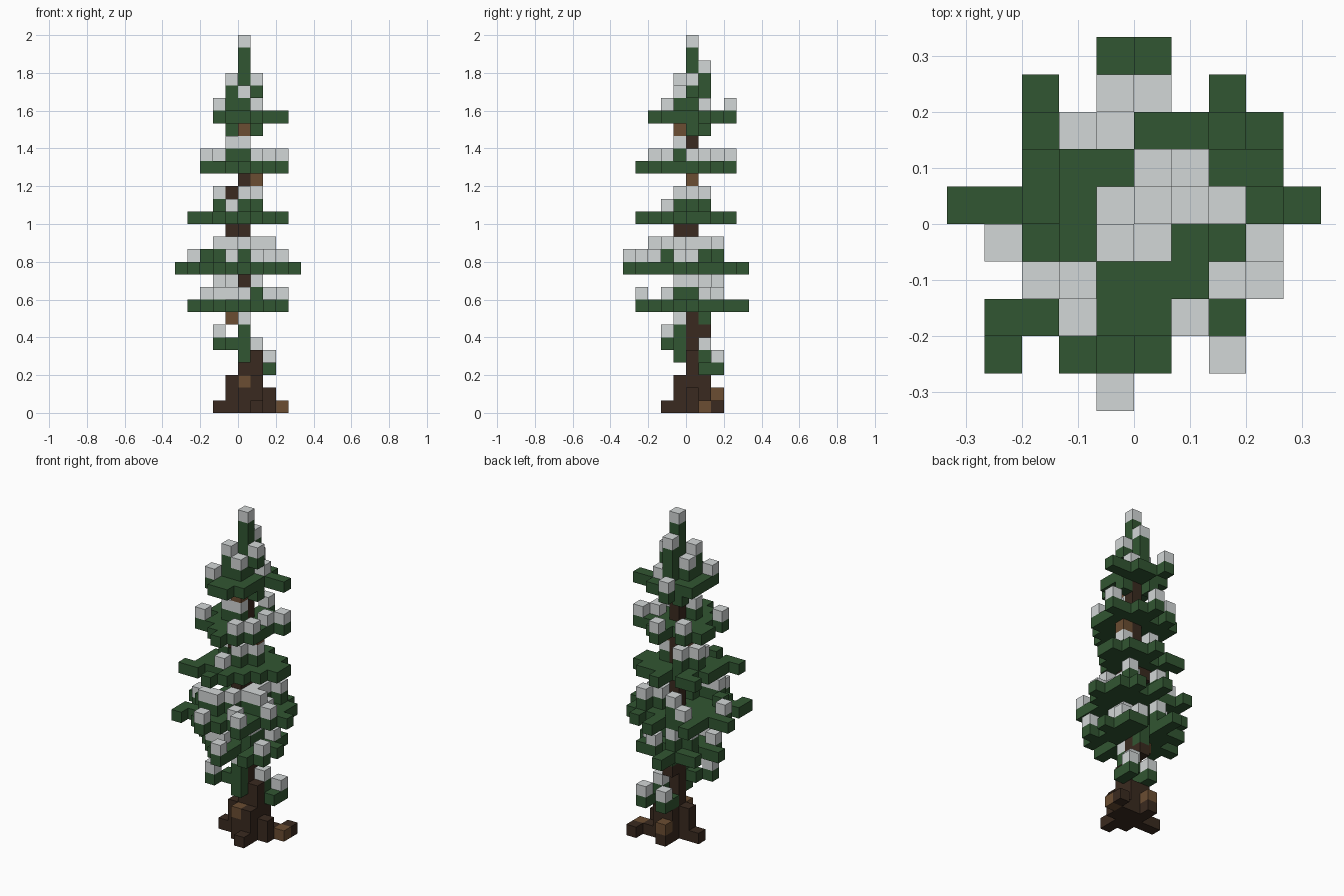
import bpy
import bmesh
from mathutils import Vector

cube = bpy.data.objects.get("Cube")
if cube:
    bpy.data.objects.remove(cube, do_unlink=True)

S = 2 / 30      # edge of one block
parts = {}      # part name -> {cell: material name}
filled = set()


def block(part, mat, x, y, z):
    if (x, y, z) not in filled:
        filled.add((x, y, z))
        parts.setdefault(part, {})[(x, y, z)] = mat


def column(part, mat, x, y, bottom, top):
    for z in range(bottom, top + 1):
        block(part, mat, x, y, z)


def tier(name, z, plan):
    """Plan rows run back to front: g bough, s bough with snow, t raised bough, n raised bough with snow."""
    for row, line in enumerate(plan.split()):
        for col, mark in enumerate(line):
            x, y = col - 5, 4 - row
            if mark == ".":
                continue
            height = 1 if mark in "nt" else 0
            column(name, "needle_green", x, y, z, z + height)
            if mark in "sn":
                block("snow_caps", "snow_white", x, y, z + height + 1)


# Trunk, winding a little on its way up
for x, y, low, high in [(0, 0, 0, 22), (1, 0, 0, 4), (0, 1, 0, 2), (1, 1, 0, 2),
                        (-1, 0, 0, 2), (0, 1, 6, 6), (-1, 0, 14, 14), (0, -1, 14, 14),
                        (-1, 0, 17, 17), (1, -1, 0, 2), (0, -1, 0, 1)]:
    column("trunk", "dark_bark", x, y, low, high)
for x, y, z in [(0, -1, 2), (-1, 0, 7), (1, 0, 18), (0, -1, 22)]:
    block("trunk", "light_bark", x, y, z)

# Roots
for x, y in [(-2, 0), (1, -2), (2, 0), (0, 2), (2, 1), (3, 2)]:
    block("roots", "dark_bark", x, y, 0)
block("roots", "dark_bark", 2, 0, 1)
block("roots", "light_bark", 3, 1, 0)
block("roots", "light_bark", 0, 2, 1)

# Low twigs
for x, y, z in [(2, 2, 3), (2, 1, 3), (0, 1, 3), (0, 2, 3), (1, 1, 4), (0, -1, 4),
                (0, -1, 5), (0, -1, 6), (-1, -1, 5), (-2, -2, 5), (0, 1, 7)]:
    block("low_twigs", "needle_green", x, y, z)
for x, y, z in [(2, 2, 4), (0, 2, 4), (1, 1, 5), (-2, -2, 6), (0, -1, 7)]:
    block("snow_caps", "snow_white", x, y, z)

# Bough tiers, bottom to top
tier("bough_tier_lowest", 8, """
....g.....
....g.....
..ggn.sg..
...ngggs..
.gggggngg.
..sgggng..
...ssg.gs.
....gg.g..
.....s....
""")
tier("bough_tier_widest", 11, """
.....g....
..g..g.g..
..gsnggng.
..ggggngg.
ggggggnsgg
.sggggnns.
..tggngg..
.ggnngsg..
.g.ggg.s..
....s.....
""")
tier("bough_tier_middle", 15, """
..........
.....g....
..gg.ggg..
...gngggg.
..gnggngg.
..gggngg..
..ggsgg...
.gg..g....
....g.....
""")
tier("bough_tier_upper", 19, """
..........
.....s....
...s.gg...
..ggggggs.
..gggggs..
...gnngg..
..sggggs..
....ggs...
.....g....
""")
tier("bough_tier_top", 23, """
..........
....s.....
.....gg...
...gggsgg.
...gngg...
...ggtg...
...sggg...
....gg....
""")

# Spire with snowy shoots around it
for x, y, low, snow in [(0, 0, 23, 29), (0, 1, 23, 27), (1, 0, 25, 26),
                        (-1, -1, 24, 26), (0, -1, 23, 25)]:
    column("spire", "needle_green", x, y, low, snow - 1)
    block("snow_caps", "snow_white", x, y, snow)
for x, y in [(-1, 1), (1, 0)]:
    block("spire", "needle_green", x, y, 22)


# Materials
def material(name, rgb):
    mat = bpy.data.materials.new(name)
    mat.use_nodes = True
    colour = (*rgb, 1)
    mat.diffuse_color = colour
    bsdf = next(n for n in mat.node_tree.nodes if n.type == "BSDF_PRINCIPLED")
    bsdf.inputs["Base Color"].default_value = colour
    bsdf.inputs["Roughness"].default_value = 0.9
    return mat


materials = {
    "needle_green": material("needle_green", (0.031, 0.093, 0.032)),
    "snow_white": material("snow_white", (0.65, 0.68, 0.68)),
    "dark_bark": material("dark_bark", (0.042, 0.023, 0.014)),
    "light_bark": material("light_bark", (0.147, 0.075, 0.032)),
}


# Turn each part's cells into outer block faces
def build(name, cells):
    bm = bmesh.new()
    names = sorted(set(cells.values()))
    for cell, mat in cells.items():
        centre = Vector(cell) + Vector((0.5, 0.5, 0.5))
        for axis in range(3):
            for sign in (-1, 1):
                n = Vector((0, 0, 0))
                n[axis] = sign
                if tuple(int(c) for c in Vector(cell) + n) in filled:
                    continue
                u = Vector((0, 0, 0))
                u[(axis + 1) % 3] = 0.5
                v = n.cross(u)
                mid = centre + n * 0.5
                ring = [mid - u - v, mid + u - v, mid + u + v, mid - u + v]
                face = bm.faces.new([bm.verts.new(p * S) for p in ring])
                face.material_index = names.index(mat)
    bmesh.ops.remove_doubles(bm, verts=bm.verts, dist=S / 100)
    mesh = bpy.data.meshes.new(name)
    bm.to_mesh(mesh)
    bm.free()
    for n in names:
        mesh.materials.append(materials[n])
    bpy.context.collection.objects.link(bpy.data.objects.new(name, mesh))


for part, cells in parts.items():
    build(part, cells)
